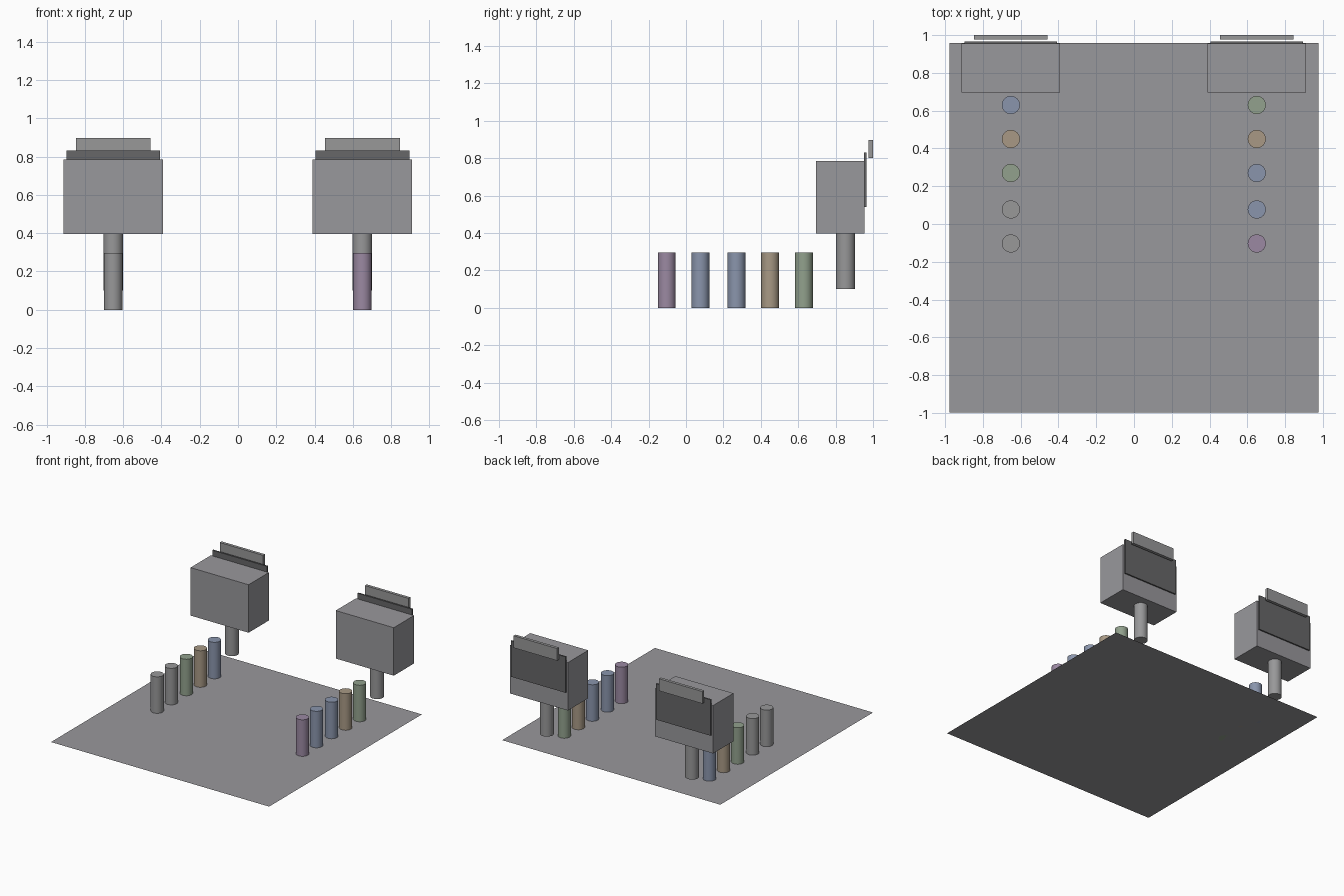
import bpy

if "Cube" in bpy.data.objects:
    bpy.data.objects.remove(bpy.data.objects["Cube"])


def material(name, rgb):
    # 8-bit display colour converted to linear values
    lin = [((c / 255 + 0.055) / 1.055) ** 2.4 for c in rgb]
    m = bpy.data.materials.new(name)
    m.diffuse_color = (*lin, 1)
    m.use_nodes = True
    m.node_tree.nodes["Principled BSDF"].inputs["Base Color"].default_value = m.diffuse_color
    return m


GREY = material("grey", (153, 152, 156))
STEEL = material("neutral_grey", (152, 152, 153))
DARK = material("dark_grey", (103, 103, 104))
BLUE = material("dusty_blue", (138, 149, 172))
TAN = material("tan", (168, 153, 133))
GREEN = material("sage_green", (146, 161, 141))
PURPLE = material("mauve", (155, 137, 162))


def box(name, x, y, z, mat):
    """Box from (min, max) ranges on each axis."""
    bpy.ops.mesh.primitive_cube_add(size=1, location=[sum(r) / 2 for r in (x, y, z)])
    ob = bpy.context.object
    ob.name = name
    ob.scale = [r[1] - r[0] for r in (x, y, z)]
    bpy.ops.object.transform_apply(location=False, rotation=False, scale=True)
    ob.data.materials.append(mat)


def post(name, x, y, radius, z0, z1, mat):
    bpy.ops.mesh.primitive_cylinder_add(vertices=32, radius=radius, depth=z1 - z0,
                                        location=(x, y, (z0 + z1) / 2))
    ob = bpy.context.object
    ob.name = name
    ob.data.materials.append(mat)
    bpy.ops.object.shade_smooth_by_angle()


# Floor sheet
bpy.ops.mesh.primitive_plane_add(size=1.956, location=(0, -0.02, 0))
floor = bpy.context.object
floor.name = "floor"
floor.data.materials.append(GREY)

# Two stations, each with a row of coloured posts from back to front
ROW_Y = (0.63, 0.45, 0.27, 0.077, -0.103)
ROWS = {
    "left": (-0.652, (BLUE, TAN, GREEN, STEEL, STEEL)),
    "right": (0.65, (GREEN, TAN, BLUE, BLUE, PURPLE)),
}
for side, (cx, colours) in ROWS.items():
    box(f"cabinet_{side}", (cx - 0.26, cx + 0.26), (0.695, 0.955), (0.396, 0.785), GREY)
    box(f"back_panel_{side}", (cx - 0.245, cx + 0.245), (0.953, 0.966), (0.54, 0.831), DARK)
    box(f"top_sign_{side}", (cx - 0.195, cx + 0.195), (0.976, 1.0), (0.80, 0.898), STEEL)
    post(f"support_{side}", cx, 0.853, 0.051, 0.10, 0.397, STEEL)
    for i, (y, mat) in enumerate(zip(ROW_Y, colours)):
        post(f"post_{side}_{i + 1}", cx, y, 0.048, 0.0, 0.296, mat)
